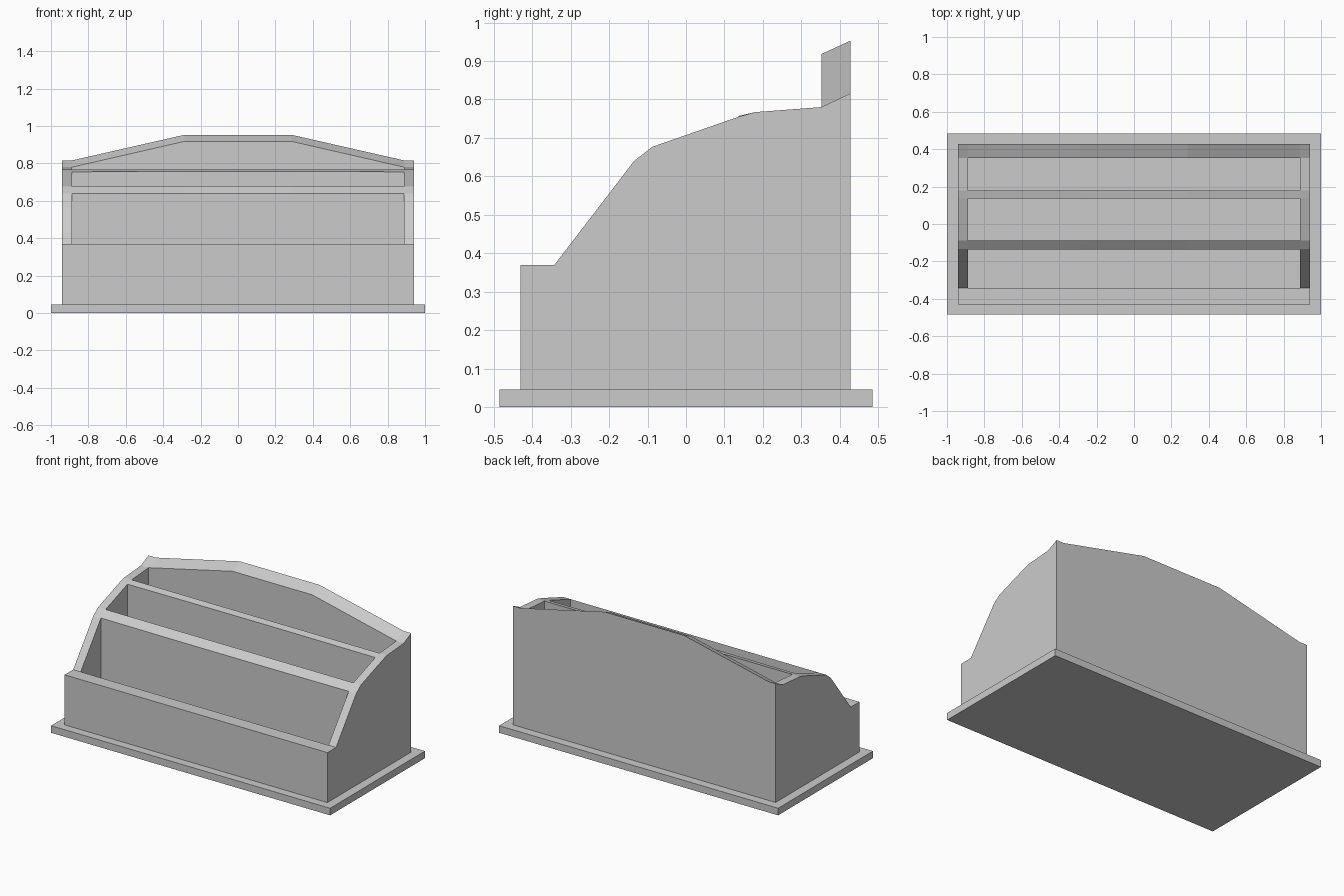
import bpy, bmesh, math

if "Cube" in bpy.data.objects:
    bpy.data.objects.remove(bpy.data.objects["Cube"])

BASE_TOP = 0.046
# Side profile: y station, height at the ends, height across the middle (crest of the back panel)
PROFILE = [(-0.43, 0.37, 0.37), (-0.342, 0.37, 0.37),
           (-0.135, 0.64, 0.638), (-0.087, 0.677, 0.677),
           (0.137, 0.755, 0.757), (0.18, 0.767, 0.767),
           (0.352, 0.78, 0.918), (0.428, 0.816, 0.953)]
XS = [-0.942, -0.888, -0.285, 0.285, 0.888, 0.942]
SLOT_ROWS = (1, 3, 5)          # gaps between stations that are open letter slots
NX, NY = len(XS) - 1, len(PROFILE) - 1


def new_object(name, bm):
    bmesh.ops.recalc_face_normals(bm, faces=bm.faces)
    mesh = bpy.data.meshes.new(name)
    bm.to_mesh(mesh)
    bm.free()
    obj = bpy.data.objects.new(name, mesh)
    bpy.context.collection.objects.link(obj)
    return obj


def solid(i, j):
    inside = 0 <= i < NX and 0 <= j < NY
    return inside and not (j in SLOT_ROWS and 0 < i < NX - 1)


# Base plinth
bm = bmesh.new()
bmesh.ops.create_cube(bm, size=1)
bmesh.ops.scale(bm, vec=(2, 0.97, BASE_TOP), verts=bm.verts)
bmesh.ops.translate(bm, vec=(0, 0, BASE_TOP / 2), verts=bm.verts)
new_object("base", bm)

# Organizer body: rim, dividers and slot walls, resting on the base
bm = bmesh.new()
top, bottom = {}, {}
for i, x in enumerate(XS):
    for j, (y, end_z, mid_z) in enumerate(PROFILE):
        top[i, j] = bm.verts.new((x, y, mid_z if i in (2, 3) else end_z))
        bottom[i, j] = bm.verts.new((x, y, BASE_TOP))

for i in range(NX):
    for j in range(NY):
        if not solid(i, j):
            continue
        ring = [(i, j), (i + 1, j), (i + 1, j + 1), (i, j + 1)]
        bm.faces.new([top[c] for c in ring])
        # Walls wherever the neighbour is open
        for k, (di, dj) in enumerate([(0, -1), (1, 0), (0, 1), (-1, 0)]):
            if not solid(i + di, j + dj):
                a, b = ring[k], ring[(k + 1) % 4]
                bm.faces.new([bottom[a], bottom[b], top[b], top[a]])

bmesh.ops.recalc_face_normals(bm, faces=bm.faces)
bmesh.ops.dissolve_limit(bm, angle_limit=math.radians(0.5), verts=bm.verts, edges=bm.edges)
new_object("letter_organizer_body", bm)
